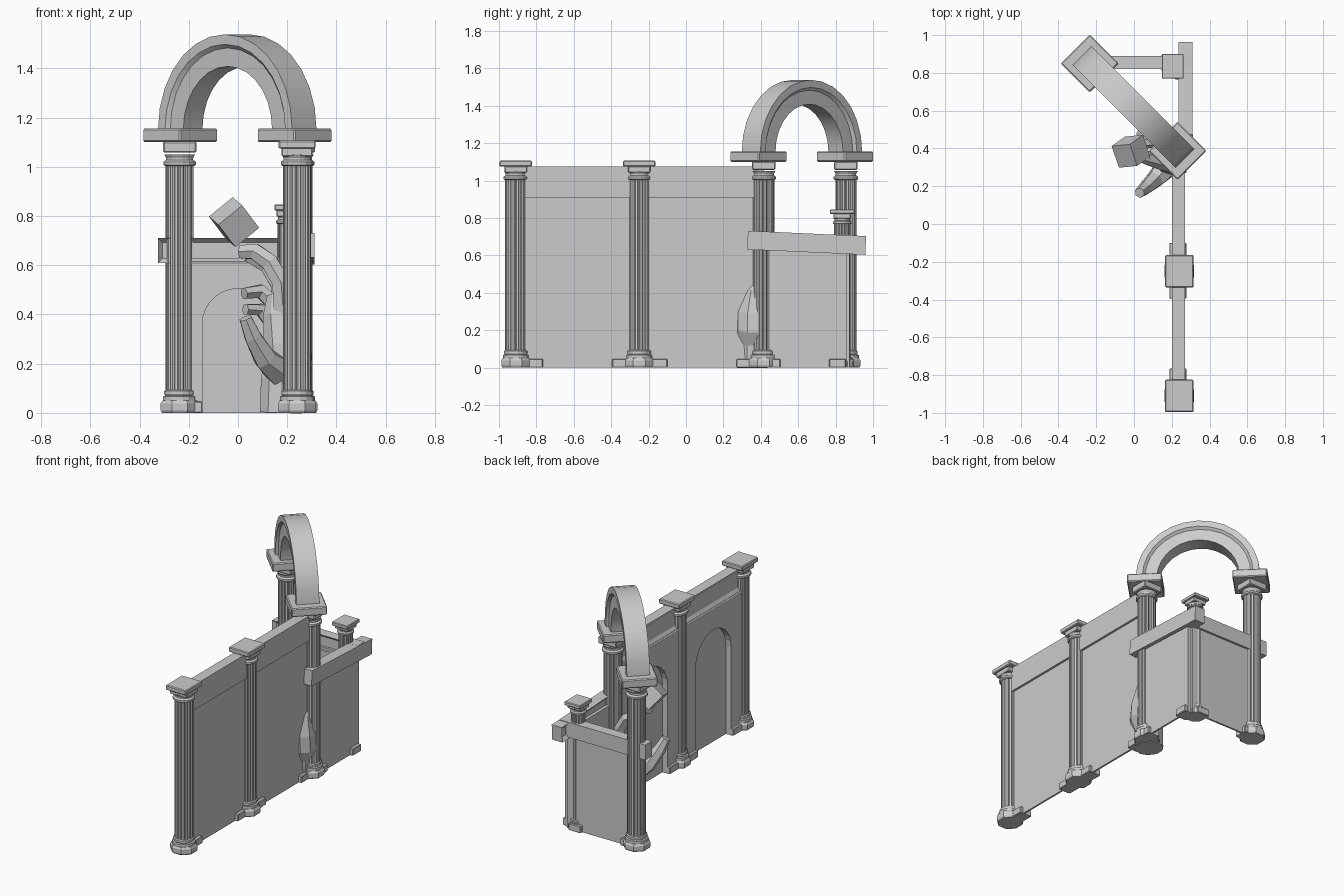
import bpy, bmesh, math
from mathutils import Matrix, Vector

if "Cube" in bpy.data.objects:
    bpy.data.objects.remove(bpy.data.objects["Cube"])

PI = math.pi


def finish(name, bm, loc=(0, 0, 0), rot=(0, 0, 0), scale=1, smooth=False):
    bmesh.ops.recalc_face_normals(bm, faces=bm.faces)
    me = bpy.data.meshes.new(name)
    bm.to_mesh(me)
    bm.free()
    ob = bpy.data.objects.new(name, me)
    bpy.context.collection.objects.link(ob)
    ob.location, ob.rotation_euler, ob.scale = loc, rot, (scale,) * 3
    if smooth:
        bpy.ops.object.select_all(action='DESELECT')
        ob.select_set(True)
        bpy.context.view_layer.objects.active = ob
        bpy.ops.object.shade_smooth_by_angle(angle=math.radians(35))
    return ob


def add_box(bm, center, size, bevel=0):
    m = Matrix.Translation(center) @ Matrix.Diagonal((*size, 1))
    vs = bmesh.ops.create_cube(bm, size=1, matrix=m)['verts']
    if bevel:
        edges = list({e for v in vs for e in v.link_edges})
        bmesh.ops.bevel(bm, geom=edges, offset=bevel, segments=1, affect='EDGES')


def skin_rings(bm, rings):
    """Bridge lists of points into a closed, capped tube."""
    vr = [[bm.verts.new(p) for p in r] for r in rings]
    n = len(vr[0])
    for a, b in zip(vr, vr[1:]):
        for i in range(n):
            j = (i + 1) % n
            bm.faces.new((a[i], a[j], b[j], b[i]))
    bm.faces.new(vr[0][::-1])
    bm.faces.new(vr[-1])


def lathe(bm, profile, sides, flute=1.0):
    rings = []
    for r, z in profile:
        ring = []
        for i in range(sides):
            a = 2 * PI * (i + 0.5) / sides
            k = r * (flute if i % 4 == 3 else 1)
            ring.append((k * math.cos(a), k * math.sin(a), z))
        rings.append(ring)
    skin_rings(bm, rings)


def column(name, x, y, slab=True, scale=1):
    bm = bmesh.new()
    lathe(bm, [(.078, 0), (.084, .01), (.084, .038), (.076, .05)], 8)
    lathe(bm, [(.070, .05), (.070, .067), (.06, .07), (.064, .076), (.064, .088), (.057, .093)], 16)
    lathe(bm, [(.057, .09), (.057, 1.007)], 64, .88)
    lathe(bm, [(.06, 1.003), (.067, 1.008), (.067, 1.02), (.056, 1.028), (.056, 1.036), (.064, 1.05)], 16)
    if slab:
        add_box(bm, (0, 0, 1.06), (.125, .12, .035), .004)
        add_box(bm, (0, 0, 1.09), (.15, .172, .032), .005)
    else:
        add_box(bm, (0, 0, 1.08), (.135, .125, .045), .005)
    finish(name, bm, (x, y, 0), (0, 0, 0), scale)


def niche_wall(name, loc, rot, length, height, half, top, depth=.03):
    """Wall along local x; arched niche open towards local -y."""
    bm = bmesh.new()
    w, spring = length / 2, top - half
    pts = [(half, 0), (w, 0), (w, height), (-w, height), (-w, 0), (-half, 0)]
    pts += [(-half * math.cos(PI * i / 14), spring + half * math.sin(PI * i / 14)) for i in range(15)]
    face = bm.faces.new([bm.verts.new((x, -depth, z)) for x, z in pts])
    ext = bmesh.ops.extrude_face_region(bm, geom=[face])['geom']
    bmesh.ops.translate(bm, vec=(0, depth + .008, 0), verts=[g for g in ext if isinstance(g, bmesh.types.BMVert)])
    add_box(bm, (0, .014, height / 2), (length, .012, height))
    # pier foot blocks
    for s in (-1, 1):
        add_box(bm, (s * (half + .045), -.003, .023), (.09, .09, .046), .004)
    finish(name, bm, loc, (0, 0, rot))


def frieze(name, loc, rot, size, margin):
    """Beam with a sunk panel on its local -y face."""
    bm = bmesh.new()
    add_box(bm, (0, 0, 0), size)
    bm.normal_update()
    f = [f for f in bm.faces if f.normal.y < -.9]
    bmesh.ops.inset_region(bm, faces=f, thickness=margin, depth=0)
    bmesh.ops.translate(bm, vec=(0, .02, 0), verts=f[0].verts)
    finish(name, bm, loc, rot)


def limb(name, path, sides=6, flat=1.0):
    """Low-poly tapered tube through (x, y, z, radius) points."""
    bm = bmesh.new()
    P = [Vector(p[:3]) for p in path]
    rings = []
    for i, p in enumerate(P):
        t = (P[min(i + 1, len(P) - 1)] - P[max(i - 1, 0)]).normalized()
        u = (Vector((0, 1, 0)) - t * t.y).normalized()
        v = t.cross(u)
        r = path[i][3]
        rings.append([p + u * r * math.cos(2 * PI * k / sides) + v * r * flat * math.sin(2 * PI * k / sides)
                      for k in range(sides)])
    skin_rings(bm, rings)
    finish(name, bm)


# columns
column("front_column", .24, -.91)
column("middle_column", .24, -.25)
column("arch_column_right", .245, .415, slab=False)
column("arch_column_left", -.237, .855, slab=False)
column("short_corner_column", .205, .835, scale=.765)

# tall wall: two niche bays with friezes
for n, y in (("front", -.58), ("rear", .085)):
    niche_wall(n + "_tall_wall", (.235, y, 0), -PI / 2, .66, .92, .185, .77)
    frieze(n + "_tall_frieze", (.235, y, .992), (0, 0, -PI / 2), (.665, .07, .165), .045)

# low walls with displaced beams
niche_wall("low_side_wall", (.265, .635, 0), -PI / 2, .45, .66, .13, .505)
niche_wall("low_back_wall", (0, .855, 0), 0, .52, .63, .145, .505)
frieze("low_side_beam", (.273, .645, .667), (0, -.045, -PI / 2), (.632, .075, .1), .03)
frieze("low_back_beam", (-.01, .855, .66), (0, 0, 0), (.63, .07, .1), .025)

# diagonal arch on its two impost slabs
bm = bmesh.new()
section = [(.385, -.07), (.385, .07), (.345, .07), (.33, .055), (.255, .055),
           (.255, -.055), (.33, -.055), (.345, -.07)]
skin_rings(bm, [[(r * math.cos(PI * i / 14), v, r * math.sin(PI * i / 14)) for r, v in section]
                for i in range(15)])
finish("arch", bm, (-.003, .62, 1.153), (0, 0, -PI / 4), smooth=True)
for n, x, y in (("left", -.235, .85), ("right", .23, .388)):
    bm = bmesh.new()
    add_box(bm, (0, 0, 0), (.217, .217, .056), .006)
    finish("arch_impost_" + n, bm, (x, y, 1.128), (0, 0, PI / 4))

# sculpted hand reaching through the wall
limb("forearm_and_palm", [(.175, .355, 0, .09), (.18, .355, .13, .092), (.205, .36, .2, .102),
                          (.2, .36, .28, .1), (.185, .375, .4, .088), (.175, .39, .48, .06)], 10)
limb("thumb", [(.17, .3, .17, .065), (.11, .235, .22, .05), (.06, .19, .31, .038), (.03, .165, .385, .028)])
limb("index_finger", [(.185, .33, .4, .045), (.175, .32, .53, .042), (.13, .33, .61, .04),
                      (.07, .35, .655, .037), (.01, .37, .655, .03)])
limb("middle_finger", [(.185, .42, .4, .045), (.17, .43, .52, .042), (.12, .44, .6, .038), (.04, .43, .64, .03)])
limb("ring_finger", [(.18, .46, .34, .04), (.15, .5, .44, .036), (.09, .5, .495, .032), (.025, .46, .485, .026)])
limb("little_finger", [(.18, .47, .25, .038), (.14, .52, .36, .032), (.09, .51, .42, .028), (.03, .47, .42, .024)])

# floating cube above the hand
bm = bmesh.new()
add_box(bm, (0, 0, 0), (.125, .125, .125))
finish("floating_cube", bm, (-.016, .385, .775), (.35, -.68, .1))
